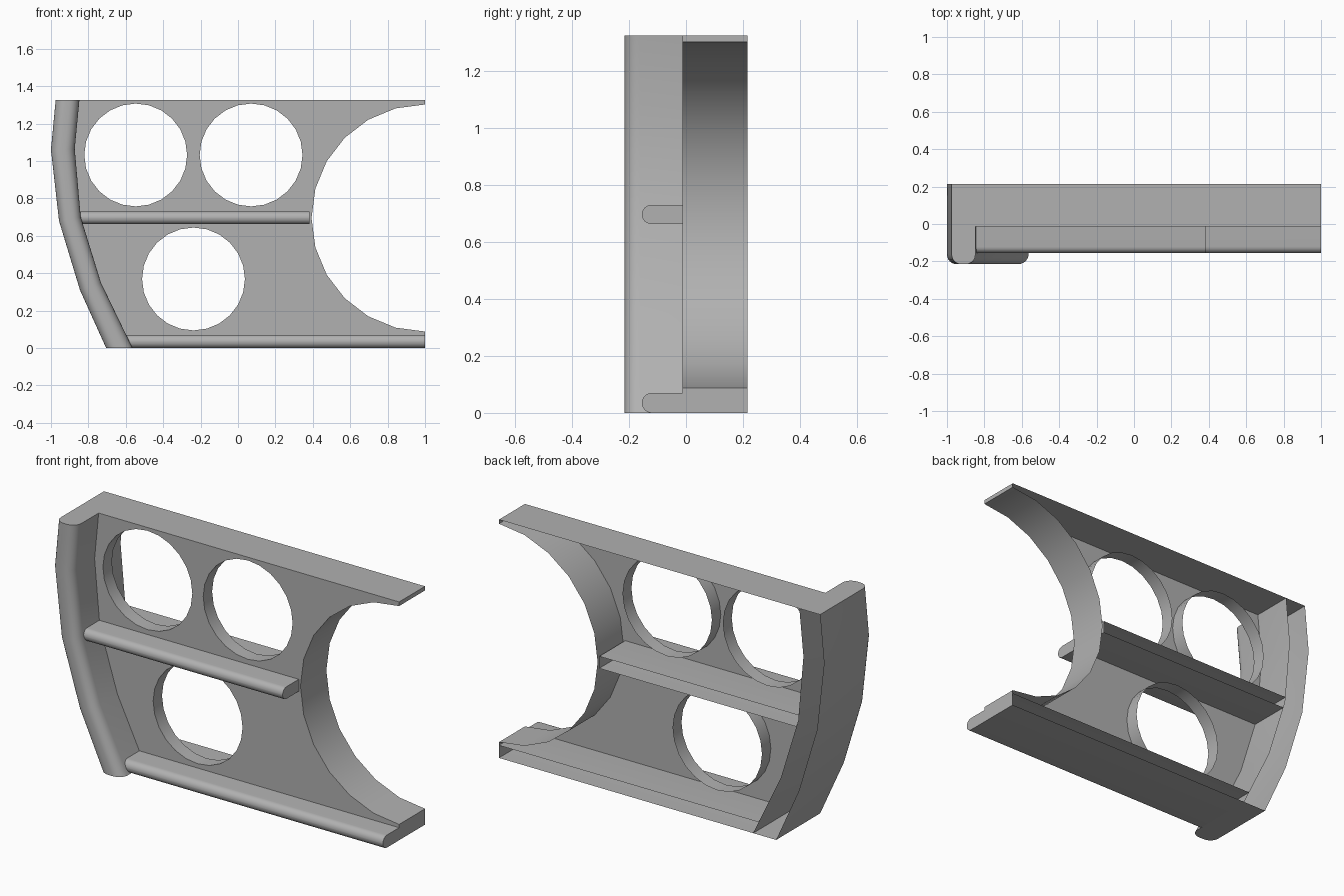
import bpy, bmesh, math

if "Cube" in bpy.data.objects:
    bpy.data.objects.remove(bpy.data.objects["Cube"])

BACK, PLATE = 0.215, -0.013
TOP = 1.325
# Side pillar path: outer (x, z) and inner (x, z) at each bend
STATIONS = [((-0.705, 0.0), (-0.564, 0.0)),
            ((-0.845, 0.31), (-0.733, 0.35)),
            ((-0.957, 0.68), (-0.841, 0.70)),
            ((-1.0, 1.06), (-0.873, 1.065)),
            ((-0.975, TOP), (-0.848, TOP))]

grey = bpy.data.materials.new("dark_grey")
grey.diffuse_color = (0.44, 0.44, 0.44, 1)
grey.use_nodes = True
grey.node_tree.nodes["Principled BSDF"].inputs["Base Color"].default_value = grey.diffuse_color


def inner_x(z):
    """x of the pillar's inner edge at height z"""
    pts = [s[1] for s in STATIONS]
    for (x0, z0), (x1, z1) in zip(pts, pts[1:]):
        if z <= z1:
            return x0 + (x1 - x0) * (z - z0) / (z1 - z0)
    return pts[-1][0]


def finish(name, bm):
    bmesh.ops.remove_doubles(bm, verts=bm.verts, dist=1e-5)
    bmesh.ops.recalc_face_normals(bm, faces=bm.faces)
    # open-backed shells: make the foremost face look forwards
    front = min(bm.faces, key=lambda f: f.calc_center_median().y)
    if front.normal.y > 0:
        bmesh.ops.reverse_faces(bm, faces=bm.faces)
    mesh = bpy.data.meshes.new(name)
    bm.to_mesh(mesh)
    bm.free()
    mesh.materials.append(grey)
    ob = bpy.data.objects.new(name, mesh)
    bpy.context.collection.objects.link(ob)
    bpy.ops.object.select_all(action='DESELECT')
    ob.select_set(True)
    bpy.context.view_layer.objects.active = ob
    bpy.ops.object.shade_smooth_by_angle(angle=math.radians(30))


def loft(bm, rows):
    """Skin open rows of points together"""
    rows = [[bm.verts.new(p) for p in row] for row in rows]
    for a, b in zip(rows, rows[1:]):
        for i in range(len(a) - 1):
            bm.faces.new((a[i], a[i + 1], b[i + 1], b[i]))
    return rows


def rounded_profile(width, front, radius, steps=6):
    """Open U profile of (across, y), from the back round the front and back"""
    pts = [(0, BACK)]
    for centre, start in ((radius, 180), (width - radius, 270)):
        for i in range(steps + 1):
            a = math.radians(start + 90 * i / steps)
            pts.append((centre + radius * math.cos(a),
                        front + radius + radius * math.sin(a)))
    return pts + [(width, BACK)]


def circle(cx, cz, r, n=24):
    return [(cx + r * math.cos(2 * math.pi * i / n),
             cz + r * math.sin(2 * math.pi * i / n)) for i in range(n)]


# Side pillar: hollow rounded channel following the bent path, capped top and bottom
WIDTH = 0.127
profile = [(t / WIDTH, y) for t, y in rounded_profile(WIDTH, -BACK, 0.052)]
bm = bmesh.new()
rows = loft(bm, [[(o[0] + (i[0] - o[0]) * t, y, o[1] + (i[1] - o[1]) * t)
                  for t, y in profile] for o, i in STATIONS])
bm.faces.new(rows[0])
bm.faces.new(rows[-1])
finish("side_pillar", bm)


# Horizontal rails: hollow bars with a round nose, closed at the right end
def rail(name, z0, z1, right):
    bm = bmesh.new()
    nose = rounded_profile(z1 - z0, -0.155, (z1 - z0) / 2 - 0.0005)
    prof = [(z0 + h, y) for h, y in nose]
    rows = loft(bm, [[(inner_x(z), y, z) for z, y in prof],
                     [(right, y, z) for z, y in prof]])
    bm.faces.new(rows[1])
    finish(name, bm)


SHELF = (0.663, 0.73)
BASE = 0.07
rail("middle_rail", *SHELF, 0.383)
rail("bottom_rail", 0.0, BASE, 1.0)

# Front panel: plate with a large arc cut-out, a rail slot and three round holes
arc = [(1 + 0.607 * math.cos(math.radians(a)), 0.695 + 0.607 * math.sin(math.radians(a)))
       for a in range(270, 89, -15)]
rim = [(1, BASE)] + arc + [(1, TOP), (inner_x(TOP), TOP)]
left = [(inner_x(z), z) for z in (1.065, SHELF[1])]
left += [(0.383, SHELF[1]), (0.383, SHELF[0])]
left += [(inner_x(z), z) for z in (SHELF[0], 0.35, BASE)]
holes = [circle(x, z, 0.275) for x, z in ((-0.547, 1.032), (0.07, 1.032), (-0.238, 0.369))]

bm = bmesh.new()
edges = []
for loop in [rim + left] + holes:
    vs = [bm.verts.new((x, PLATE, z)) for x, z in loop]
    edges += [bm.edges.new((vs[i - 1], vs[i])) for i in range(len(vs))]
bmesh.ops.triangle_fill(bm, use_beauty=True, use_dissolve=False, edges=edges, normal=(0, -1, 0))
# full-depth outer walls and short collars inside the holes
for path, depth in [(rim, BACK)] + [(h + h[:1], PLATE + 0.078) for h in holes]:
    loft(bm, [[(x, y, z) for x, z in path] for y in (PLATE, depth)])
finish("front_panel", bm)
